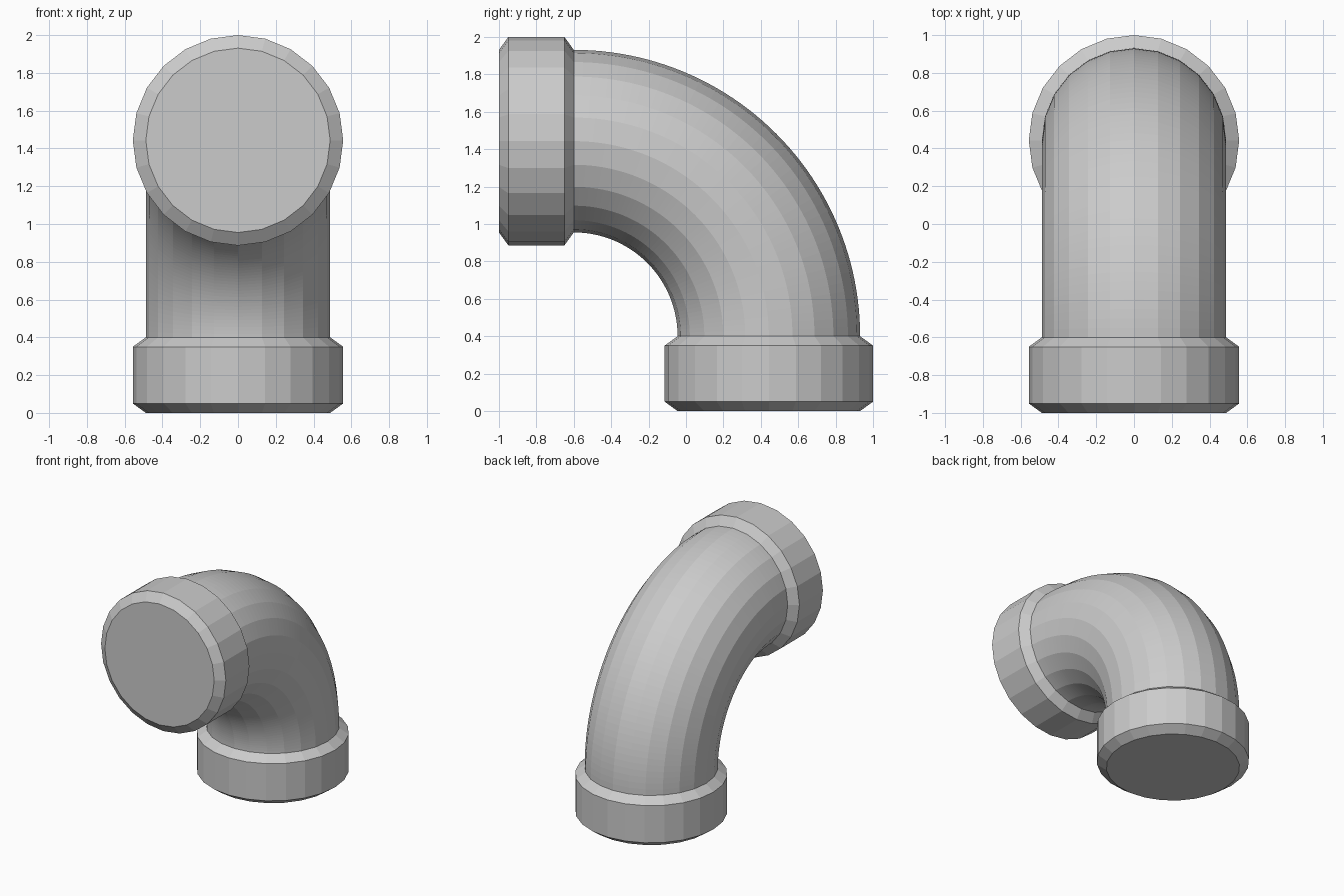
import bpy, bmesh
from math import cos, sin, pi
from mathutils import Vector

if "Cube" in bpy.data.objects:
    bpy.data.objects.remove(bpy.data.objects["Cube"])

SIDES = 24
PIPE_R, COLLAR_R = 0.488, 0.557
BEND_R = 1.043
PIVOT = Vector((0, -0.6, 0.4))
X = Vector((1, 0, 0))


def loft(name, stations):
    """Skin circular rings given as (centre, radial direction, radius); cap both ends."""
    bm = bmesh.new()
    rings = []
    for c, u, r in stations:
        rings.append([bm.verts.new(c + r * (u * cos(2 * pi * i / SIDES) + X * sin(2 * pi * i / SIDES)))
                      for i in range(SIDES)])
    for a, b in zip(rings, rings[1:]):
        for i in range(SIDES):
            j = (i + 1) % SIDES
            bm.faces.new((a[i], a[j], b[j], b[i]))
    bm.faces.new(rings[0])
    bm.faces.new(rings[-1])
    bmesh.ops.recalc_face_normals(bm, faces=bm.faces)
    me = bpy.data.meshes.new(name)
    bm.to_mesh(me)
    bm.free()
    ob = bpy.data.objects.new(name, me)
    bpy.context.collection.objects.link(ob)
    return ob


def direction(a):
    return Vector((0, cos(a), sin(a)))


# Quarter-turn pipe between the collars
STEPS = 48
angles = [pi / 2 * k / STEPS for k in range(STEPS + 1)]
loft("elbow_pipe", [(PIVOT + BEND_R * direction(a), direction(a), PIPE_R) for a in angles])

# Chamfered collars, running outward from each pipe end
profile = [(0, PIPE_R), (0.05, COLLAR_R), (0.35, COLLAR_R), (0.4, PIPE_R)]
for name, a, axis in (("bottom_collar", 0, Vector((0, 0, -1))),
                      ("front_collar", pi / 2, Vector((0, -1, 0)))):
    u = direction(a)
    loft(name, [(PIVOT + BEND_R * u + axis * d, u, r) for d, r in profile])
